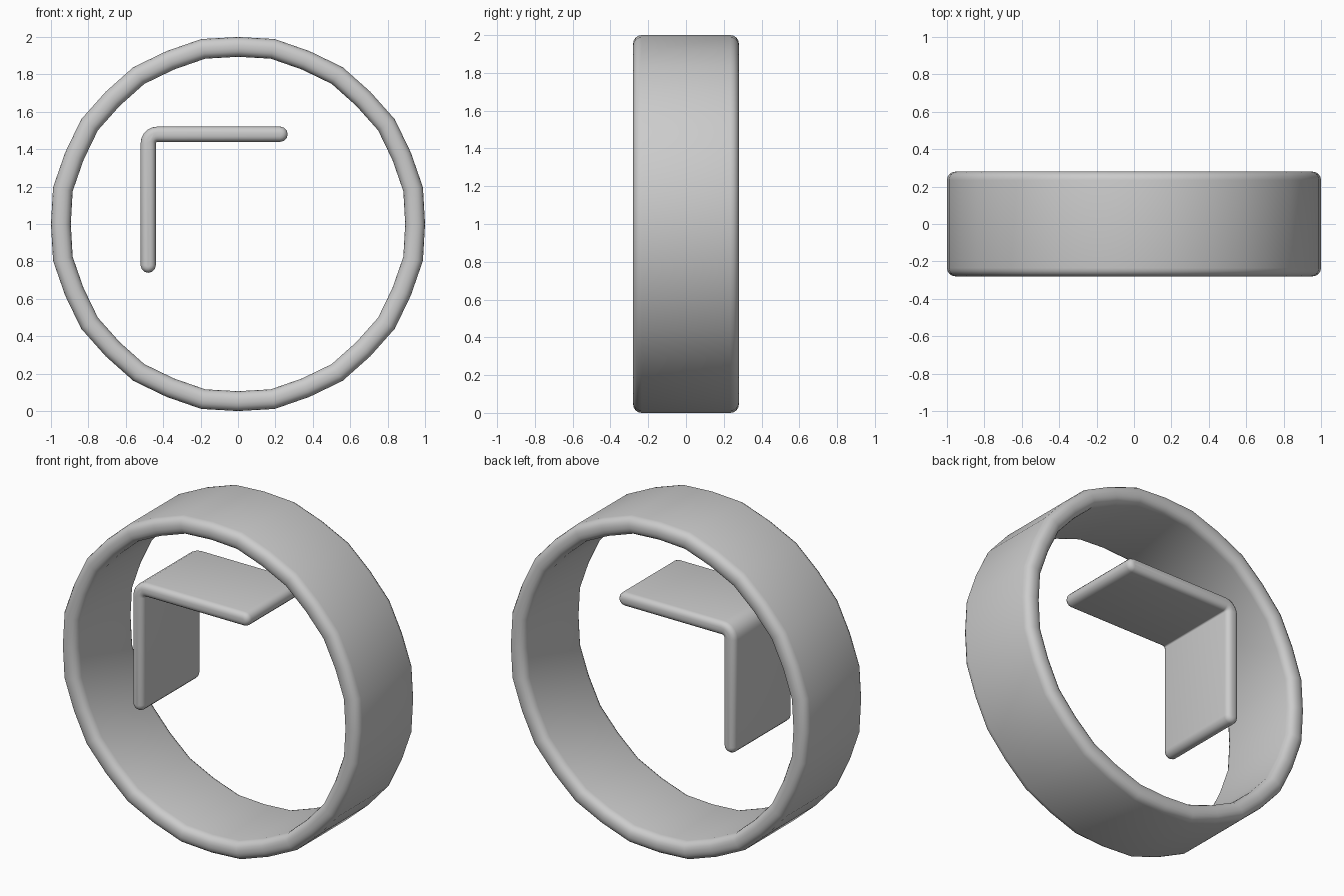
import bpy, bmesh, math
from math import sin, cos, pi, radians

cube = bpy.data.objects.get("Cube")
if cube:
    bpy.data.objects.remove(cube)

GREY = (0.6, 0.6, 0.6, 1)
grey = bpy.data.materials.new("plain grey")
grey.use_nodes = True
grey.diffuse_color = GREY
grey.node_tree.nodes["Principled BSDF"].inputs["Base Color"].default_value = GREY

HALF_DEPTH = 0.28


def loft(name, loops, wrap=False):
    """Bridge closed loops of points; either wrap round or cap both ends."""
    bm = bmesh.new()
    rows = [[bm.verts.new(p) for p in loop] for loop in loops]
    n = len(rows[0])
    pairs = list(zip(rows, rows[1:])) + ([(rows[-1], rows[0])] if wrap else [])
    for a, b in pairs:
        for i in range(n):
            j = (i + 1) % n
            bm.faces.new((a[i], a[j], b[j], b[i]))
    if not wrap:
        bm.faces.new(rows[0])
        bm.faces.new(rows[-1])
    bmesh.ops.recalc_face_normals(bm, faces=bm.faces)
    mesh = bpy.data.meshes.new(name)
    bm.to_mesh(mesh)
    bm.free()
    mesh.materials.append(grey)
    obj = bpy.data.objects.new(name, mesh)
    bpy.context.collection.objects.link(obj)
    bpy.ops.object.select_all(action='DESELECT')
    obj.select_set(True)
    bpy.context.view_layer.objects.active = obj
    bpy.ops.object.shade_smooth_by_angle(angle=radians(35))
    return obj


# Rounded band: a soft rectangular section swept round the y axis
def band_section(mid, half, corner):
    pts = []
    for k, (sx, sy) in enumerate(((1, 1), (-1, 1), (-1, -1), (1, -1))):
        for s in range(5):
            a = k * pi / 2 + s * pi / 8
            pts.append((mid + sx * (half - corner) + corner * cos(a),
                        sy * (HALF_DEPTH - corner) + corner * sin(a)))
    return pts


SEGMENTS = 32
band_loops = []
for i in range(SEGMENTS):
    a = 2 * pi * i / SEGMENTS
    grow = 1.008 if i % 2 else 1.0
    band_loops.append([(r * grow * cos(a), y, 1 + r * grow * sin(a))
                       for r, y in band_section(0.947, 0.053, 0.045)])
loft("round_band", band_loops, wrap=True)


# Angle plate: a bent centreline thickened with round ends, lofted through y
def plate_outline(h):
    x, z, bend = -0.48, 1.48, 0.05
    path = [(x, 0.78, pi / 2)]
    for s in range(6):
        a = pi - s * pi / 10
        path.append((x + bend + bend * cos(a), z - bend + bend * sin(a), a - pi / 2))
    path.append((0.225, z, 0))

    def side(p, angle):
        return (p[0] + h * cos(angle), p[1] + h * sin(angle))

    left = [side(p, p[2] + pi / 2) for p in path]
    right = [side(p, p[2] - pi / 2) for p in reversed(path)]
    tip = [side(path[-1], pi / 2 - s * pi / 6) for s in range(1, 6)]
    foot = [side(path[0], -s * pi / 6) for s in range(1, 6)]
    return left + tip + right + foot


ROUND = 0.032
slices = []
for sign in (-1, 1):
    steps = range(5) if sign < 0 else range(4, -1, -1)
    for s in steps:
        a = s * pi / 8
        slices.append((sign * (HALF_DEPTH - ROUND + ROUND * cos(a)),
                       0.041 - ROUND + ROUND * sin(a)))
loft("angle_plate", [[(x, y, z) for x, z in plate_outline(h)] for y, h in slices])
